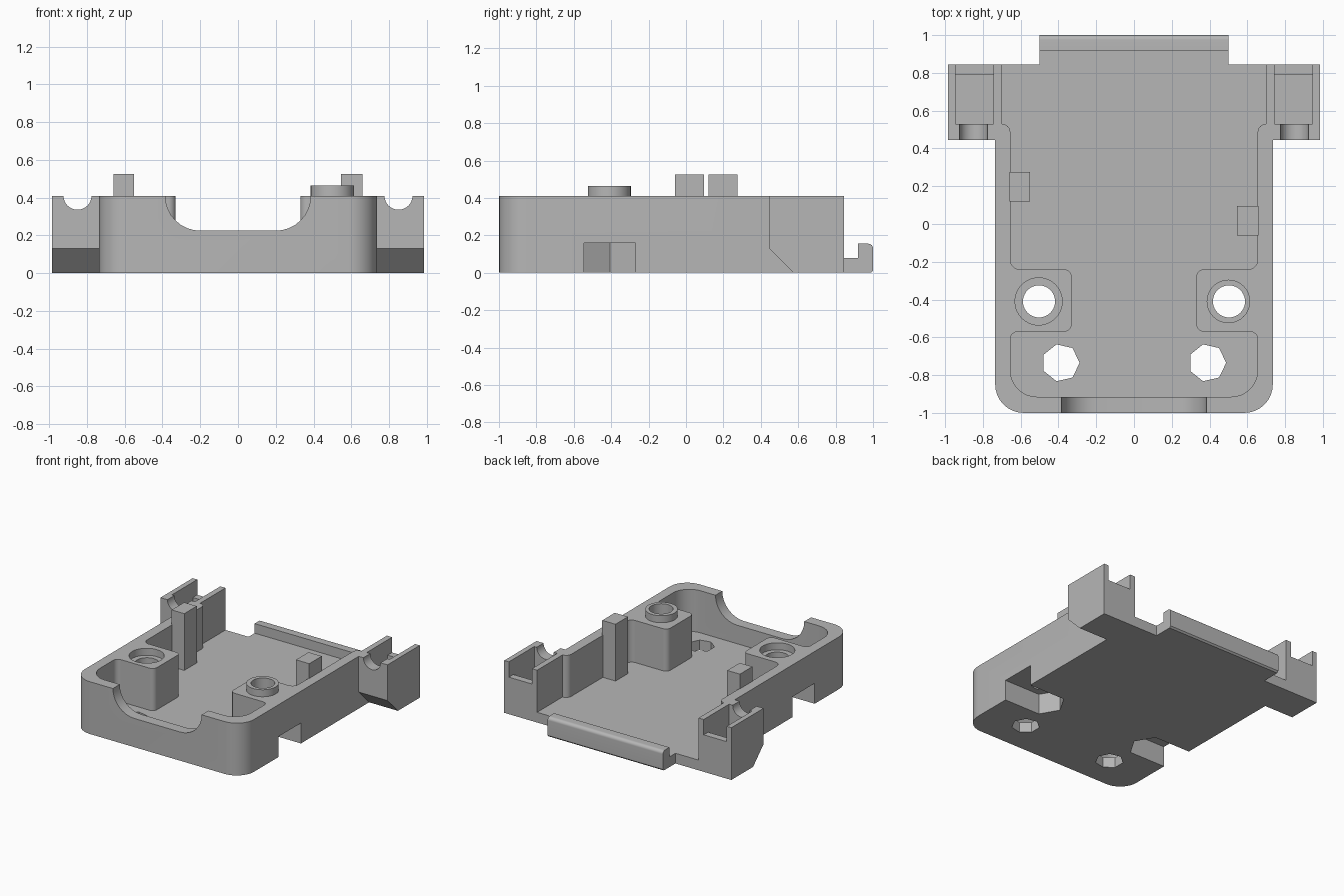
import bpy, bmesh, math
from mathutils import Vector

cube = bpy.data.objects.get("Cube")
if cube:
    bpy.data.objects.remove(cube, do_unlink=True)

grey = bpy.data.materials.new("plain_grey")
grey.use_nodes = True
COLOUR = (0.47, 0.47, 0.47, 1)
grey.diffuse_color = COLOUR
grey.node_tree.nodes["Principled BSDF"].inputs["Base Color"].default_value = COLOUR


def rounded(points, steps=8):
    """Outline whose (u, v, radius) entries become rounded square corners."""
    out = []
    for i, p in enumerate(points):
        here = Vector(p[:2])
        if len(p) == 2:
            out.append(here)
            continue
        r = p[2]
        a = (Vector(points[i - 1][:2]) - here).normalized()
        b = (Vector(points[(i + 1) % len(points)][:2]) - here).normalized()
        centre = here + (a + b) * r
        for k in range(steps + 1):
            t = math.pi / 2 * k / steps
            out.append(centre - r * (b * math.cos(t) + a * math.sin(t)))
    return out


def prism(name, points, lo, hi, axis="z"):
    """Extrude an outline along an axis from lo to hi."""
    place = {"x": lambda u, v, w: (w, u, v),
             "y": lambda u, v, w: (u, w, v),
             "z": lambda u, v, w: (u, v, w)}[axis]
    bm = bmesh.new()
    face = bm.faces.new([bm.verts.new(place(u, v, lo)) for u, v in rounded(points)])
    extruded = bmesh.ops.extrude_face_region(bm, geom=[face])["geom"]
    moved = [g for g in extruded if isinstance(g, bmesh.types.BMVert)]
    bmesh.ops.translate(bm, verts=moved, vec=place(0, 0, hi - lo))
    bmesh.ops.recalc_face_normals(bm, faces=bm.faces[:])
    mesh = bpy.data.meshes.new(name)
    bm.to_mesh(mesh)
    bm.free()
    mesh.materials.append(grey)
    obj = bpy.data.objects.new(name, mesh)
    bpy.context.collection.objects.link(obj)
    return obj


def circle(x, y, r, sides=40, turn=0):
    return [(x + r * math.cos(turn + math.tau * i / sides),
             y + r * math.sin(turn + math.tau * i / sides)) for i in range(sides)]


def rect(x0, x1, y0, y1):
    return [(x0, y0), (x1, y0), (x1, y1), (x0, y1)]


def mirrored(half):
    """Complete an outline given its +x half."""
    return half + [(-p[0], *p[1:]) for p in reversed(half)]


def combine(target, other, operation="DIFFERENCE"):
    other.hide_render = True
    mod = target.modifiers.new("cut", "BOOLEAN")
    mod.object = other
    mod.operation = operation
    mod.solver = "EXACT"
    bpy.context.view_layer.objects.active = target
    bpy.ops.object.modifier_apply(modifier=mod.name)
    bpy.data.objects.remove(other, do_unlink=True)


TOP, FLOOR, ABOVE = 0.41, 0.08, 0.7

# Solid tray with side ears and rear tongue
tray = prism("tray", mirrored([
    (0.735, -1, 0.15), (0.735, 0.445), (0.985, 0.445),
    (0.985, 0.845), (0.5, 0.845), (0.5, 1.02)]), 0, TOP)

# Interior, leaving the two screw blocks and open at the back
combine(tray, prism("interior", mirrored([
    (0.655, -0.915, 0.14), (0.655, -0.57, 0.04), (0.33, -0.57, 0.04),
    (0.33, -0.24, 0.04), (0.655, -0.24, 0.05), (0.655, 0.53, 0.044),
    (0.70, 0.53), (0.70, 0.92)]), FLOOR, ABOVE))

# Rounded rear lip
combine(tray, prism("lip_trim", [
    (0.9, 0.155), (1, 0.155, 0.025), (1, 0.012), (0.985, -0.003),
    (0.985, -0.1), (1.1, -0.1), (1.1, ABOVE), (0.9, ABOVE)], -0.6, 0.6, "x"))

# Scooped opening in the front wall
combine(tray, prism("front_scoop", [
    (-0.385, ABOVE), (-0.385, 0.225, 0.185), (0.385, 0.225, 0.185), (0.385, ABOVE)],
    -1.1, -0.85, "y"))

# Raised ring on the right-hand screw block
combine(tray, prism("screw_ring", circle(0.5, -0.41, 0.115), 0.3, 0.465), "UNION")
# Counterbore on the other block
combine(tray, prism("counterbore", circle(-0.505, -0.41, 0.125), 0.355, ABOVE))

for s in (-1, 1):
    # Ear chamfer, pocket and cradle notch
    combine(tray, prism("ear_chamfer", [(0.4, 0.175), (0.4, -0.1), (0.675, -0.1)],
                        *sorted((s * 0.735, s * 1.1)), "x"))
    combine(tray, prism("ear_pocket", [
        (0.53, FLOOR), (0.79, FLOOR), (0.79, 0.29), (0.9, 0.29),
        (0.9, ABOVE), (0.53, ABOVE)], *sorted((s * 0.745, s * 0.945)), "x"))
    combine(tray, prism("ear_cradle", [
        (s * 0.85 - 0.074, ABOVE), (s * 0.85 - 0.074, 0.336, 0.0735),
        (s * 0.85 + 0.074, 0.336, 0.0735), (s * 0.85 + 0.074, ABOVE)], 0.4, 0.56, "y"))
    # Screw hole and nut slot open to the side and below
    combine(tray, prism("screw_hole", circle(s * 0.503, -0.41, 0.085), -0.1, ABOVE))
    combine(tray, prism("nut_slot", [
        (s * 0.9, -0.545), (s * 0.425, -0.545), (s * 0.345, -0.407),
        (s * 0.425, -0.27), (s * 0.9, -0.27)], -0.1, 0.16))
    # Seven-sided floor hole
    combine(tray, prism("floor_hole", circle(s * 0.388, -0.735, 0.1, 7), -0.1, 0.2))

# Locating posts
prism("left_side_post", rect(0.545, 0.66, -0.06, 0.095), 0.04, 0.525)
prism("right_side_post", rect(-0.66, -0.55, 0.12, 0.275), 0.04, 0.525)

# Smooth the curved walls, keep corners crisp
bpy.ops.object.select_all(action="DESELECT")
tray.select_set(True)
bpy.context.view_layer.objects.active = tray
bpy.ops.object.shade_smooth_by_angle(angle=math.radians(30))
